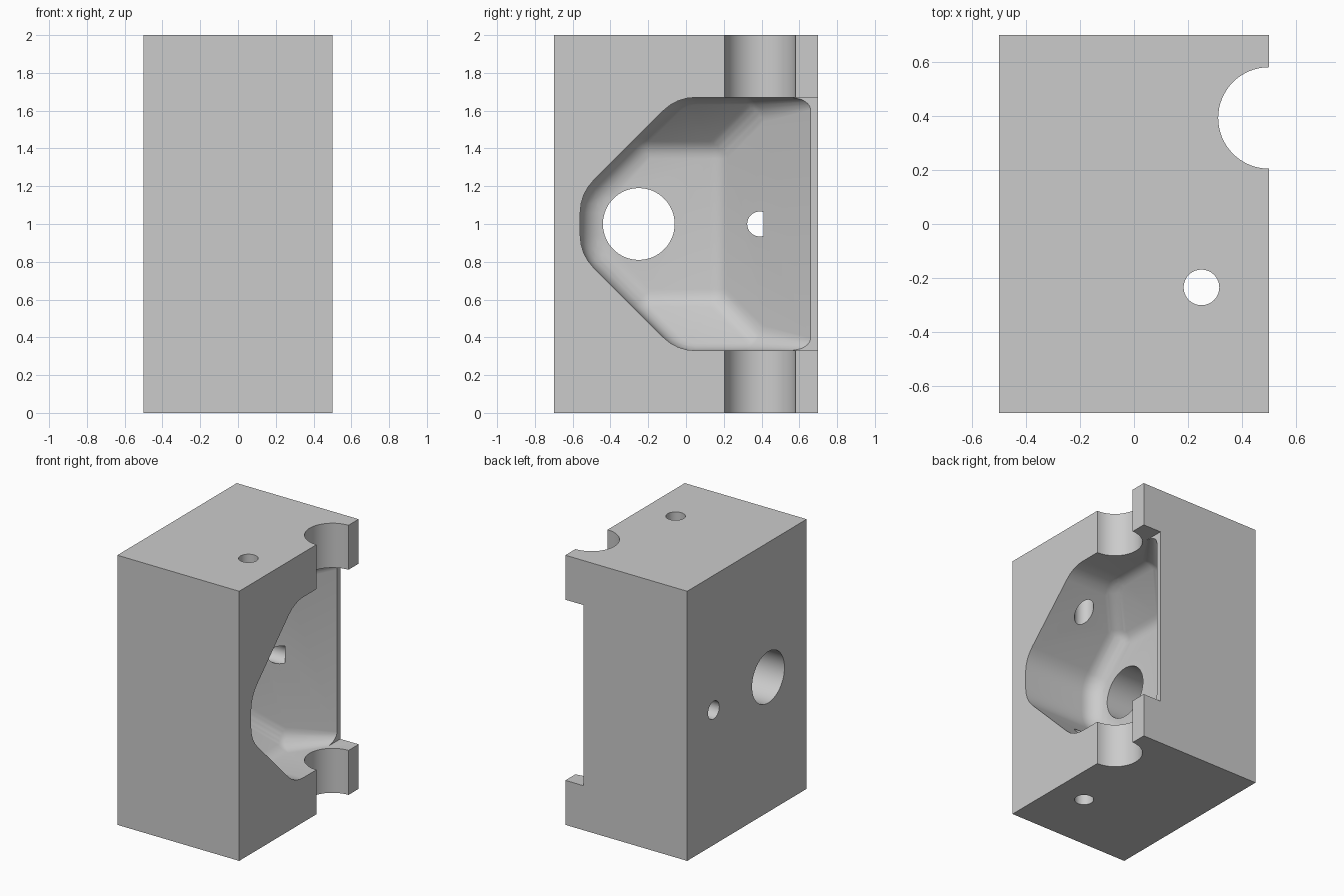
import bpy, bmesh
from math import cos, sin, pi, radians
from mathutils import Vector, Matrix

if "Cube" in bpy.data.objects:
    bpy.data.objects.remove(bpy.data.objects["Cube"])

grey = bpy.data.materials.new("light_grey")
grey.use_nodes = True
COLOUR = (0.6, 0.6, 0.6, 1)
grey.diffuse_color = COLOUR
grey.node_tree.nodes["Principled BSDF"].inputs["Base Color"].default_value = COLOUR


def to_object(name, bm):
    bmesh.ops.recalc_face_normals(bm, faces=bm.faces)
    mesh = bpy.data.meshes.new(name)
    bm.to_mesh(mesh)
    bm.free()
    mesh.materials.append(grey)
    obj = bpy.data.objects.new(name, mesh)
    bpy.context.collection.objects.link(obj)
    return obj


def box(name, low, high):
    low, high = Vector(low), Vector(high)
    bm = bmesh.new()
    bmesh.ops.create_cube(bm, size=1)
    bmesh.ops.scale(bm, vec=high - low, verts=bm.verts)
    bmesh.ops.translate(bm, vec=(low + high) / 2, verts=bm.verts)
    return to_object(name, bm)


def drill(name, centre, radius, axis):
    bm = bmesh.new()
    turn = Matrix.Rotation(pi / 2, 4, 'Y') if axis == 'X' else Matrix()
    bmesh.ops.create_cone(bm, cap_ends=True, segments=64, radius1=radius, radius2=radius,
                          depth=3, matrix=Matrix.Translation(centre) @ turn)
    return to_object(name, bm)


def pocket(name):
    """Rounded pocket: the hull of balls tangent to the floor, slopes and walls."""
    r, small, top = 0.13, 0.06, 0.8
    balls = [(0, -0.19, 1.346, r), (0, 0.126, 1.346, r), (0.194, 0.32, 1.54, r),
             (0.425, 0.65, 1.61, small), (0.725, 0.95, 1.61, small)]
    for i in range(5):
        # front corner of the outline, then the upper corner
        a = pi - i * pi / 16
        y, z = -0.32 + 0.11 * cos(a), 1.061 + 0.11 * sin(a)
        balls += [(0, y, z, r), (top, y, z, r)]
        a -= pi / 4
        y, z = 0.049 + 0.11 * cos(a), 1.43 + 0.11 * sin(a)
        balls += [(z - 1.346, y, z, r), (top, y, z, r)]
    bm = bmesh.new()
    for x, y, z, radius in balls:
        for height in (z, 2 - z):
            bmesh.ops.create_uvsphere(bm, u_segments=32, v_segments=16, radius=radius,
                                      matrix=Matrix.Translation((x, y, height)))
    bmesh.ops.delete(bm, geom=bm.faces[:] + bm.edges[:], context='EDGES_FACES')
    bmesh.ops.remove_doubles(bm, verts=bm.verts, dist=0.0005)
    hull = bmesh.ops.convex_hull(bm, input=bm.verts)
    spare = {v for v in hull["geom_interior"] + hull["geom_unused"]
             if isinstance(v, bmesh.types.BMVert)}
    bmesh.ops.delete(bm, geom=list(spare), context='VERTS')
    bmesh.ops.dissolve_limit(bm, angle_limit=radians(0.5), verts=bm.verts, edges=bm.edges)
    return to_object(name, bm)


# Block and everything cut out of it
block = box("housing_block", (-0.5, -0.7, 0), (0.5, 0.7, 2))
cutters = [
    pocket("pocket_cutter"),
    box("back_notch_cutter", (0.35, 0.55, 0.33), (0.7, 0.9, 1.67)),
    drill("shaft_groove_cutter", (0.5, 0.393, 1), 0.188, 'Z'),
    drill("pin_hole_cutter", (0.25, -0.235, 1), 0.066, 'Z'),
    drill("large_bore_cutter", (-1.4, -0.25, 1), 0.19, 'X'),
    drill("small_bore_cutter", (-1.4, 0.39, 1), 0.066, 'X'),
]
bpy.ops.object.select_all(action='DESELECT')
block.select_set(True)
bpy.context.view_layer.objects.active = block
for cutter in cutters:
    mod = block.modifiers.new(cutter.name, 'BOOLEAN')
    mod.operation, mod.solver, mod.object = 'DIFFERENCE', 'EXACT', cutter
    bpy.ops.object.modifier_apply(modifier=mod.name)
    bpy.data.objects.remove(cutter)

# Smooth the rounded surfaces, keep the cut edges crisp
bpy.ops.object.shade_smooth_by_angle(angle=radians(30))
